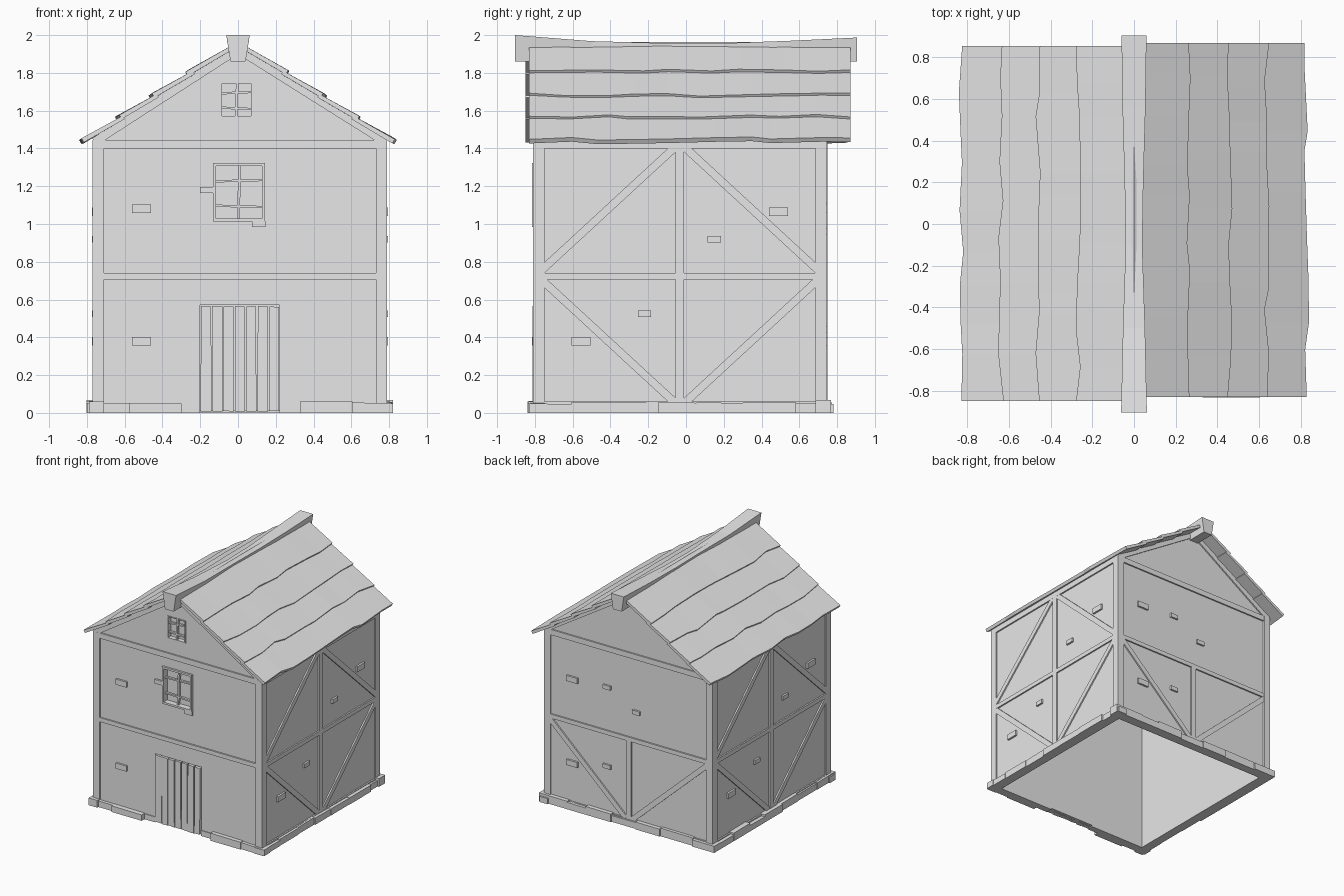
import bpy, bmesh, random
from mathutils import Vector

random.seed(4)
if "Cube" in bpy.data.objects:
    bpy.data.objects.remove(bpy.data.objects["Cube"])

grey = bpy.data.materials.new("plain_grey")
grey.use_nodes = True
grey.diffuse_color = (0.8, 0.8, 0.8, 1)
grey.node_tree.nodes["Principled BSDF"].inputs["Base Color"].default_value = (0.8, 0.8, 0.8, 1)

# Outer planes of the timber frame
LEFT, RIGHT, FRONT, BACK = -0.77, 0.79, -0.81, 0.745
MID_X, MID_Y = 0.01, -0.03
RECESS = 0.012
parts = {}

# Each wall maps (along, height, outward) to a point in space
walls = {
    "front": lambda u, z, n: Vector((u, FRONT - n, z)),
    "back": lambda u, z, n: Vector((u, BACK + n, z)),
    "right": lambda u, z, n: Vector((RIGHT + n, u, z)),
    "left": lambda u, z, n: Vector((LEFT - n, 2 * MID_Y - u, z)),
}


def loft(part, rings):
    """Skin a row of closed rings and cap both ends."""
    bm = parts.setdefault(part, bmesh.new())
    rows = [[bm.verts.new(p) for p in ring] for ring in rings]
    for a, b in zip(rows, rows[1:]):
        for i in range(len(a)):
            j = (i + 1) % len(a)
            bm.faces.new((a[i], a[j], b[j], b[i]))
    bm.faces.new(rows[0])
    bm.faces.new(rows[-1])


def panel(part, wall, corners, inner, outer):
    """Flat slab on a wall, outlined by (along, height) corners."""
    w = walls[wall]
    loft(part, [[w(u, z, n) for u, z in corners] for n in (inner, outer)])


def rect(part, wall, u0, u1, z0, z1, inner=-0.04, outer=0.0):
    panel(part, wall, [(u0, z0), (u1, z0), (u1, z1), (u0, z1)], inner, outer)


def bar(part, wall, start, end, width, inner=-0.04, outer=-0.001):
    """Straight timber between two points of a wall."""
    a, b = Vector(start), Vector(end)
    d = (b - a).normalized() * width / 2
    side = Vector((-d.y, d.x))
    panel(part, wall, [a + side, b + side, b - side, a - side], inner, outer)


def build(part):
    bm = parts.pop(part)
    bmesh.ops.recalc_face_normals(bm, faces=bm.faces)
    mesh = bpy.data.meshes.new(part)
    bm.to_mesh(mesh)
    bm.free()
    mesh.materials.append(grey)
    obj = bpy.data.objects.new(part, mesh)
    bpy.context.collection.objects.link(obj)
    return obj


def roof_height(x):
    return 1.965 - 0.64 * abs(x)


# Wall shell with gables, hollow and open below
x0, x1 = LEFT + RECESS, RIGHT - RECESS
outline = [(x0, 0.01), (x1, 0.01), (x1, 1.445), (0, 1.945), (x0, 1.445)]
loft("wall_shell", [[Vector((x, y, z)) for x, z in outline]
                    for y in (FRONT + RECESS, BACK - RECESS)])
shell = build("wall_shell")
rect("room_cutter", "front", LEFT + 0.06, RIGHT - 0.06, -0.2, 1.38, BACK * -2 - 0.005, -0.06)
rect("door_cutter", "front", -0.2, 0.22, -0.1, 0.57, -0.1, 0.1)
rect("window_cutter", "front", -0.125, 0.135, 1.02, 1.315, -0.045, 0.1)
rect("loft_window_cutter", "front", -0.09, 0.075, 1.565, 1.75, -0.045, 0.1)
cutters = [build(p) for p in list(parts)]
for cutter in cutters:
    cutter.hide_render = True
    mod = shell.modifiers.new("cut", "BOOLEAN")
    mod.operation = "DIFFERENCE"
    mod.solver = "EXACT"
    mod.object = cutter
depsgraph = bpy.context.evaluated_depsgraph_get()
cut_mesh = bpy.data.meshes.new_from_object(shell.evaluated_get(depsgraph))
shell.modifiers.clear()
shell.data = cut_mesh
for cutter in cutters:
    bpy.data.objects.remove(cutter)

# Timber frame: posts, rails and braces
for wall in walls:
    lo, hi = (LEFT, RIGHT) if wall in ("front", "back") else (FRONT, BACK)
    mid = (lo + hi) / 2
    rect("corner_posts", wall, lo, lo + 0.06, 0, 1.44, -0.06)
    rect("corner_posts", wall, hi - 0.06, hi, 0, 1.44, -0.06)
    rect("rails", wall, lo, hi, 0.705, 0.74)
    rect("rails", wall, lo, hi, 1.4, 1.445)
    if wall == "front":
        rect("sills", wall, lo, -0.2, 0, 0.045, -0.06, -0.006)
        rect("sills", wall, 0.22, hi, 0, 0.045, -0.06, -0.006)
    else:
        rect("sills", wall, lo, hi, 0, 0.06, -0.06)
        rect("middle_posts", wall, mid - 0.023, mid + 0.023, 0, 0.72)
        for end in (lo + 0.04, hi - 0.04):
            bar("braces", wall, (mid, 0.03), (end, 0.71), 0.042)
    if wall in ("left", "right"):
        rect("middle_posts", wall, mid - 0.023, mid + 0.023, 0.72, 1.42)
        for end in (lo + 0.04, hi - 0.04):
            bar("braces", wall, (mid, 1.43), (end, 0.75), 0.042)
    else:
        for end in (lo + 0.01, hi - 0.01):
            bar("gable_rafters", wall, (0, 1.925), (end, 1.435), 0.045)

# Exposed bricks
big, small = (0.05, 0.023), (0.035, 0.017)
side_bricks = [(0.49, 1.065, big), (0.15, 0.92, small), (-0.22, 0.525, small), (-0.555, 0.38, big)]
bricks = {
    "front": [(-0.51, 1.08, big), (-0.51, 0.38, big), (-0.165, 1.18, small), (0.11, 1.0, small)],
    "back": [(0.53, 1.08, big), (0.21, 1.1, small), (-0.06, 0.96, small),
             (0.53, 0.38, big), (0.21, 0.44, small)],
    "right": side_bricks,
    "left": side_bricks,
}
for wall, items in bricks.items():
    for u, z, (w, h) in items:
        rect("bricks", wall, u - w, u + w, z - h, z + h, -0.03, 0.004)

# Foundation stones of uneven size
for wall, spans in {"front": [(-0.8, -0.3), (0.33, 0.82)], "back": [(-0.8, 0.82)],
                    "right": [(-0.83, 0.78)], "left": [(-0.83, 0.78)]}.items():
    for start, end in spans:
        count = max(2, round((end - start) / 0.24))
        edges = [start + (end - start) * i / count for i in range(count + 1)]
        for i in range(1, count):
            edges[i] += random.uniform(-0.05, 0.05)
        for a, b in zip(edges, edges[1:]):
            top = random.uniform(0.05, 0.068)
            panel("foundation_stones", wall,
                  [(a, 0), (b, 0), (b, top + random.uniform(-0.006, 0.004)), (a, top)],
                  -0.06, random.uniform(0.012, 0.032))

# Rough plank door
rect("door_backing", "front", -0.2, 0.22, 0.01, 0.57, -0.062, -0.03)
planks = 7
step = 0.42 / planks
for i in range(planks):
    a = -0.2 + i * step
    j = [random.uniform(0.001, 0.006) for _ in range(6)]
    panel("door_planks", "front",
          [(a + j[0], 0.005 + j[4]), (a + step - j[1], 0.005 + j[5]),
           (a + step - j[2], 0.565 - j[5]), (a + j[3], 0.568 - j[4])],
          -0.04, random.uniform(-0.004, 0.002))


# Windows: frame, upright and two cross bars
def window(part, u0, u1, z0, z1, edge, outer):
    for u in (u0, u1 - edge):
        rect(part, "front", u, u + edge, z0, z1, -0.046, outer)
    for z in (z0, z1 - edge):
        rect(part, "front", u0, u1, z, z + edge, -0.046, outer)
    mid = (u0 + u1) / 2
    bar(part, "front", (mid - 0.003, z0), (mid + 0.004, z1), 0.014, -0.035, -0.015)
    for k, tilt in ((0.26, 0.004), (0.7, -0.004)):
        z = z0 + (z1 - z0) * k
        bar(part, "front", (u0, z + tilt), (u1, z - tilt), 0.012, -0.035, -0.017)


window("window", -0.132, 0.142, 1.013, 1.322, 0.016, 0.004)
window("loft_window", -0.092, 0.077, 1.563, 1.752, 0.008, -0.008)

# Overlapping roof courses with ragged lower edges
rows = [0.83, 0.64, 0.46, 0.268, 0.03]
segments = 9
for side, y0, y1, name in ((1, -0.83, 0.87, "right_roof"), (-1, -0.85, 0.855, "left_roof")):
    for low, high in zip(rows, rows[1:]):
        rings = []
        for i in range(segments + 1):
            wob = random.uniform(-0.013, 0.013)
            y = y0 + (y1 - y0) * i / segments
            if 0 < i < segments:
                y += random.uniform(-0.05, 0.05)
            xl, xh = low + wob, max(high - 0.03, 0)
            zl = roof_height(xl) + 0.016 + random.uniform(-0.002, 0.004)
            zh = roof_height(xh) - 0.001
            rings.append([Vector((side * x, y, z)) for x, z in
                          ((xl, zl), (xh, zh), (xh - 0.01, zh - 0.018), (xl - 0.013, zl - 0.022))])
        loft(name, rings)

# Sagging ridge beam, wider at the top
ridge = [(-0.905, 2.0, 0.062), (-0.5, 1.968, 0.053), (-0.1, 1.957, 0.04),
         (0.2, 1.957, 0.045), (0.55, 1.97, 0.055), (0.905, 1.987, 0.06)]
loft("ridge_beam", [[Vector((-0.04, y, 1.86)), Vector((0.04, y, 1.86)),
                     Vector((w, y, z)), Vector((-w, y, z))] for y, z, w in ridge])

for part in list(parts):
    build(part)
